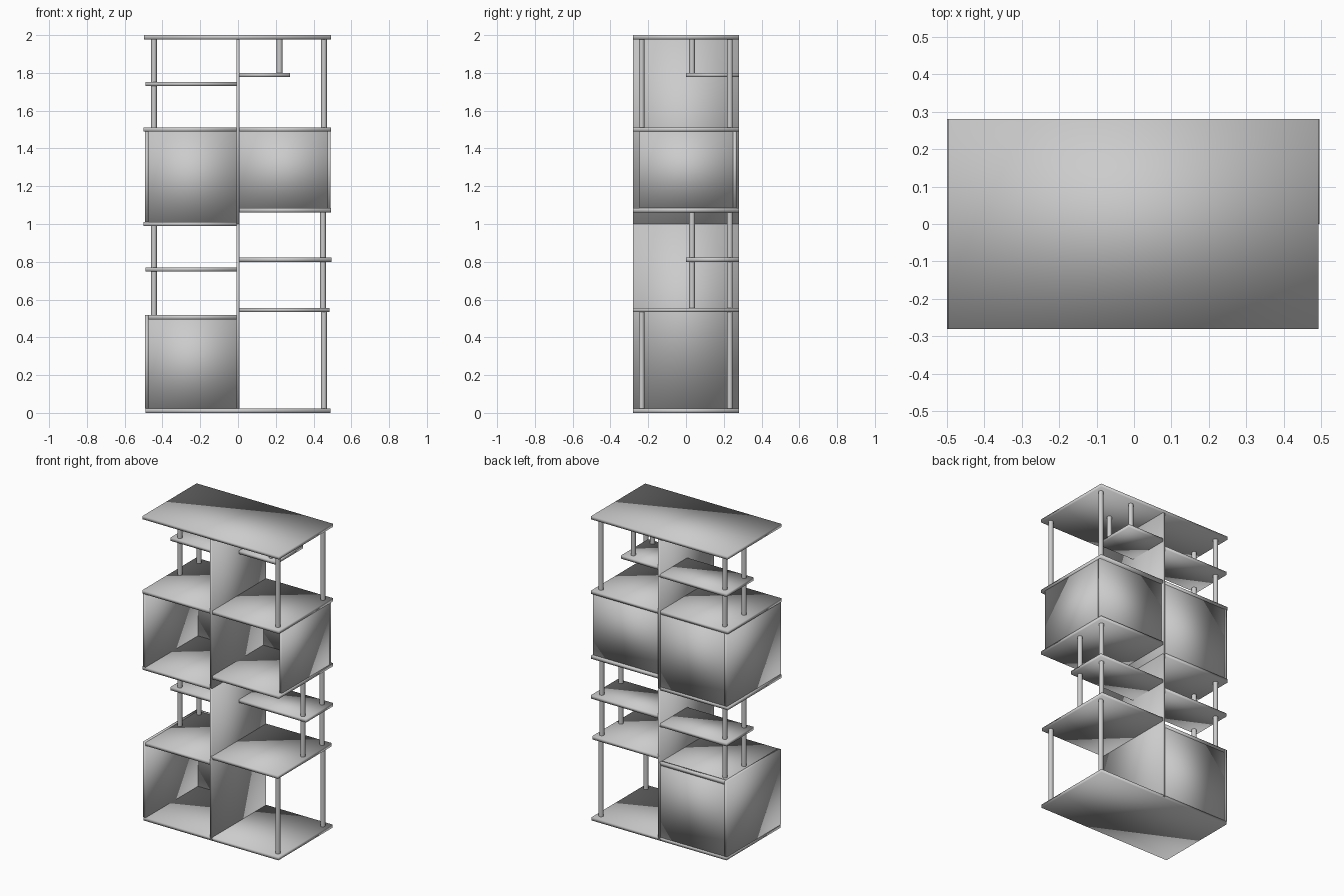
import bpy

old = bpy.data.objects.get("Cube")
if old:
    bpy.data.objects.remove(old, do_unlink=True)

# Single painted-wood colour
grey = bpy.data.materials.new("light_grey")
grey.use_nodes = True
colour = (0.6, 0.6, 0.6, 1)
grey.diffuse_color = colour
grey.node_tree.nodes["Principled BSDF"].inputs["Base Color"].default_value = colour

FRONT, BACK = -0.28, 0.28
T = 0.022  # board thickness


def box(name, x, y, z):
    """Softly shaded panel spanning the given (low, high) ranges."""
    spans = (x, y, z)
    bpy.ops.mesh.primitive_cube_add(size=1, location=[(a + b) / 2 for a, b in spans])
    ob = bpy.context.object
    ob.name = name
    ob.scale = [b - a for a, b in spans]
    bpy.ops.object.transform_apply(location=False, rotation=False, scale=True)
    bpy.ops.object.shade_smooth()
    ob.data.materials.append(grey)


def board(name, x0, x1, z, y0=FRONT):
    box(name, (x0, x1), (y0, BACK), (z - T / 2, z + T / 2))


def poles(name, x, ys, z0, z1):
    for i, y in enumerate(ys):
        bpy.ops.mesh.primitive_cylinder_add(vertices=24, radius=0.015, depth=z1 - z0,
                                            location=(x, y, (z0 + z1) / 2))
        ob = bpy.context.object
        ob.name = f"{name}_{i + 1}"
        bpy.ops.object.shade_smooth_by_angle()
        ob.data.materials.append(grey)


# Full-width boards and central divider
board("base_board", -0.49, 0.49, 0.011)
board("top_board", -0.497, 0.493, 1.989)
box("lower_divider", (-0.009, 0.009), (FRONT, BACK), (0.003, 1.0))
box("upper_divider", (-0.009, 0.009), (FRONT, BACK), (1.0, 1.98))

# Full-depth boards of each column
board("right_lower_box_top", -0.475, 0, 0.506)
board("right_upper_box_floor", -0.5, 0, 1.0)
board("right_upper_box_top", -0.5, 0, 1.5)
board("left_lower_shelf", 0, 0.485, 0.545)
board("left_upper_box_floor", 0, 0.493, 1.073)
board("left_upper_box_top", 0, 0.493, 1.5)

# Half-depth shelves at the back
board("right_middle_half_shelf", -0.49, 0, 0.76, 0)
board("right_top_half_shelf", -0.49, 0, 1.742, 0)
board("left_middle_half_shelf", 0, 0.495, 0.811, 0)
board("left_hanging_shelf", 0, 0.275, 1.789, 0)

# Sides and backs of the open-fronted boxes
for name, z0, z1 in (("lower", 0.022, 0.518), ("upper", 1.01, 1.49)):
    box(f"right_{name}_box_side", (-0.493, -0.475), (FRONT, BACK), (z0, z1))
    box(f"right_{name}_box_back", (-0.476, 0), (0.262, 0.279), (z0, z1))
box("left_upper_box_side", (0.475, 0.491), (-0.245, 0.25), (1.08, 1.49))
box("left_upper_box_back", (0, 0.491), (0.25, 0.267), (1.08, 1.49))

# Round support poles
rear = (0.032, 0.232)
corners = (-0.235, 0.232)
poles("right_middle_pole", -0.445, rear, 0.515, 0.99)
poles("right_top_pole", -0.445, rear, 1.51, 1.98)
poles("left_bottom_pole", 0.455, corners, 0.02, 0.535)
poles("left_middle_pole", 0.45, rear, 0.555, 1.065)
poles("left_top_pole", 0.455, corners, 1.51, 1.98)
poles("left_hanging_pole", 0.22, rear, 1.79, 1.98)
